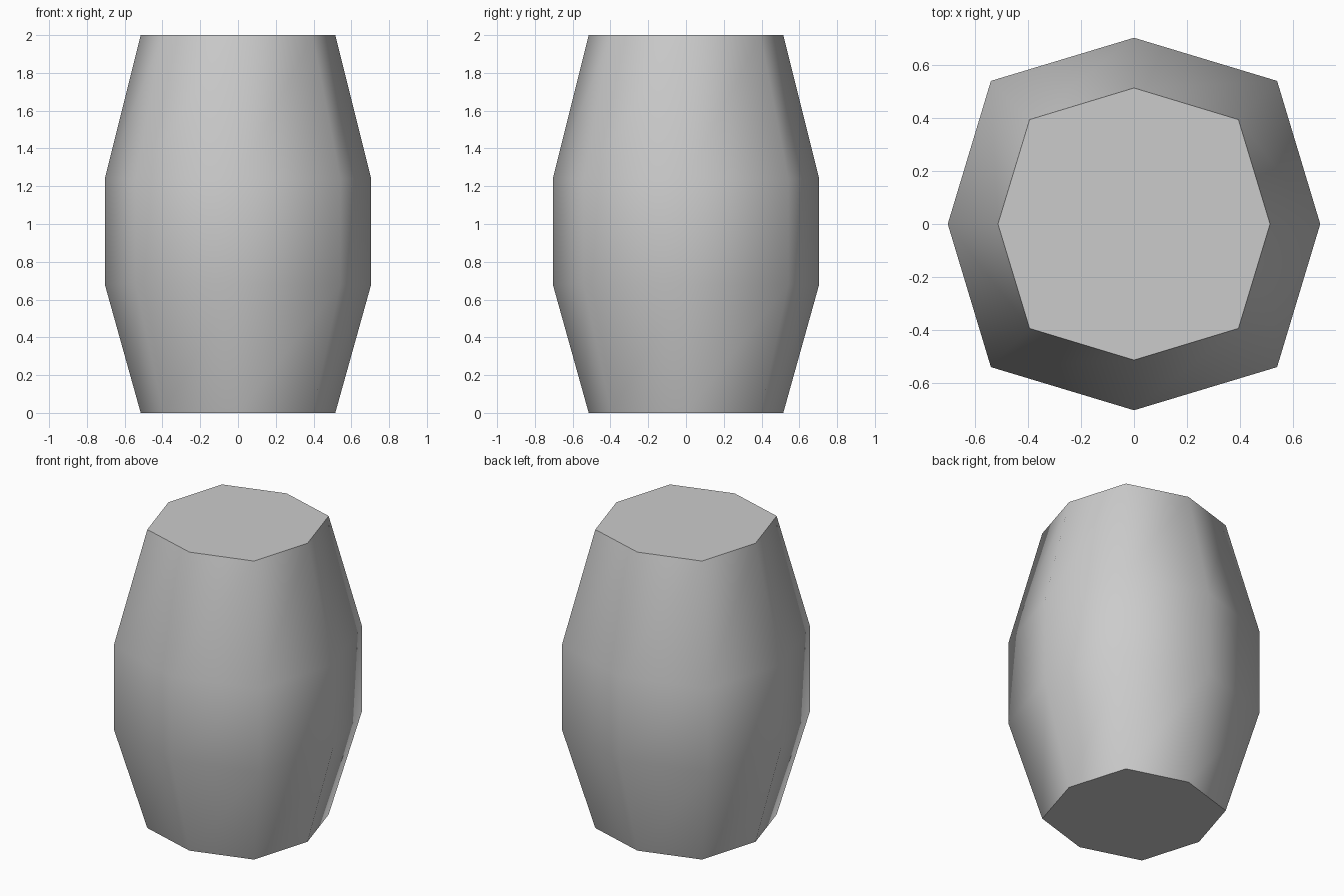
import bpy, bmesh, math

cube = bpy.data.objects.get("Cube")
if cube:
    bpy.data.objects.remove(cube, do_unlink=True)

# Plain grey surface
grey = bpy.data.materials.new("light_grey")
grey.use_nodes = True
color = (0.6, 0.6, 0.6, 1)
grey.diffuse_color = color
grey.node_tree.nodes["Principled BSDF"].inputs["Base Color"].default_value = color

# Barrel profile: (radius on the axes, radius on the diagonals, height)
PROFILE = [(0.515, 0.559, 0), (0.705, 0.766, 0.68),
           (0.705, 0.766, 1.24), (0.515, 0.559, 2)]
SIDES = 8

bm = bmesh.new()
rings = []
for radii_z in PROFILE:
    ring = []
    for i in range(SIDES):
        a = math.tau * i / SIDES
        r = radii_z[i % 2]
        ring.append(bm.verts.new((r * math.cos(a), r * math.sin(a), radii_z[2])))
    rings.append(ring)

# Staves between neighbouring rings
for low, high in zip(rings, rings[1:]):
    for i in range(SIDES):
        j = (i + 1) % SIDES
        bm.faces.new((low[i], low[j], high[j], high[i]))

# Flat end caps
bm.faces.new(rings[0][::-1])
bm.faces.new(rings[-1])

mesh = bpy.data.meshes.new("barrel")
bm.to_mesh(mesh)
bm.free()
mesh.materials.append(grey)
barrel = bpy.data.objects.new("barrel", mesh)
bpy.context.collection.objects.link(barrel)

# Smooth staves, sharp rims
bpy.ops.object.select_all(action='DESELECT')
barrel.select_set(True)
bpy.context.view_layer.objects.active = barrel
bpy.ops.object.shade_smooth_by_angle(angle=math.radians(65))
